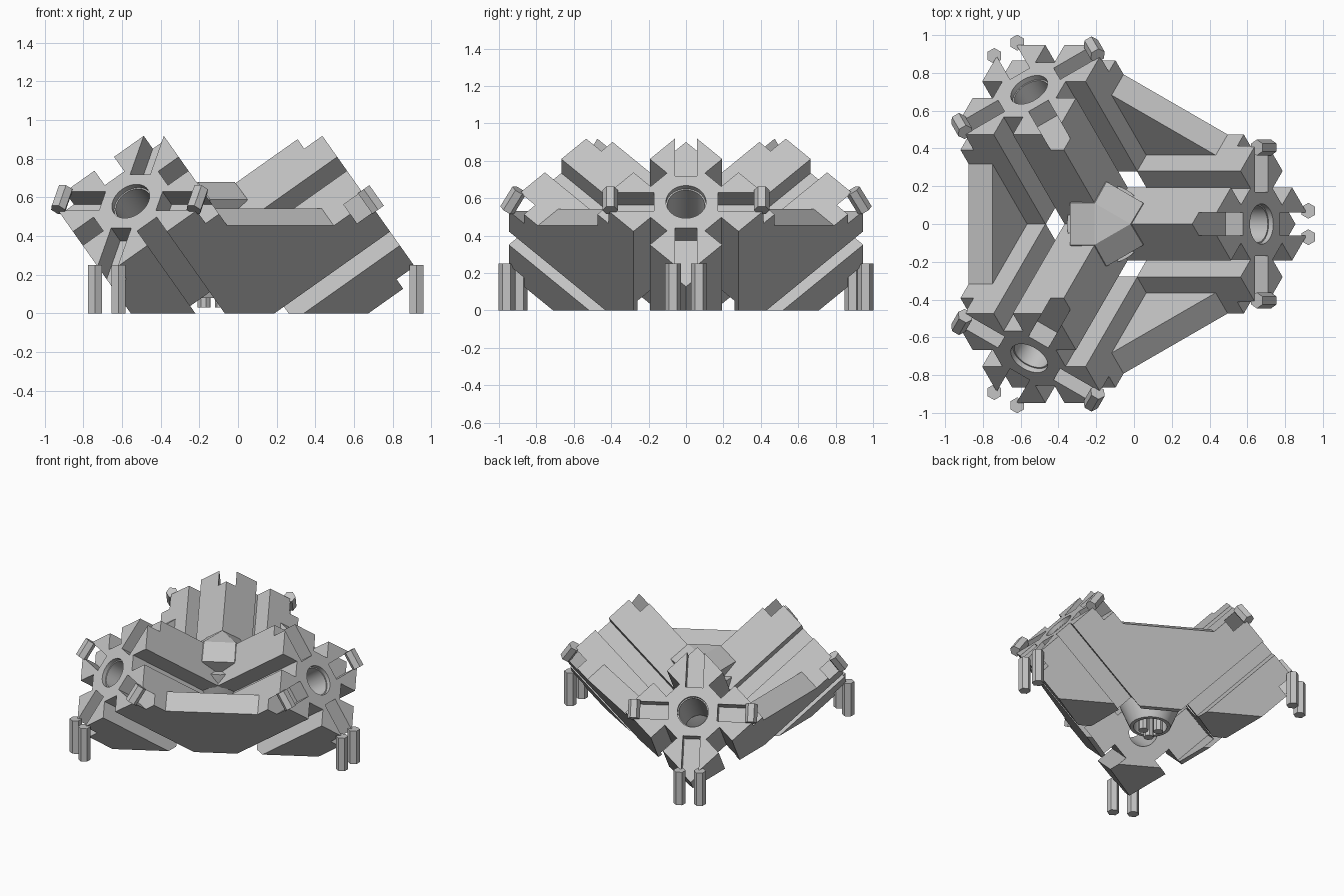
import bpy, bmesh, math
from mathutils import Matrix, Vector

if "Cube" in bpy.data.objects:
    bpy.data.objects.remove(bpy.data.objects["Cube"], do_unlink=True)

grey = bpy.data.materials.new("plain grey")
grey.use_nodes = True
grey.diffuse_color = (0.55, 0.55, 0.55, 1)
grey.node_tree.nodes["Principled BSDF"].inputs["Base Color"].default_value = (0.55, 0.55, 0.55, 1)

CENTRE = Vector((-0.145, 0, 0))
HALF = 0.335      # half width of the square arm
START = 0.332     # arms begin here, leaving a hollow core
END = 1.005       # arm length from the meeting point
FLOOR = 0.89      # depth reached by the slots in the arm end
C, S = math.sqrt(2 / 3), math.sqrt(1 / 3)
dirs = [Vector((C * math.cos(a), C * math.sin(a), S))
        for a in (0, math.tau / 3, 2 * math.tau / 3)]


def frame(k):
    """Arm frame: x runs along arm k, y and z along the next two arms."""
    rot = Matrix([dirs[(k + i) % 3] for i in range(3)]).transposed()
    return Matrix.Translation(CENTRE) @ rot.to_4x4()


def make(name, bm, matrix=Matrix()):
    bmesh.ops.transform(bm, matrix=matrix, verts=bm.verts)
    bmesh.ops.recalc_face_normals(bm, faces=bm.faces)
    me = bpy.data.meshes.new(name)
    bm.to_mesh(me)
    bm.free()
    me.materials.append(grey)
    ob = bpy.data.objects.new(name, me)
    bpy.context.collection.objects.link(ob)
    return ob


def prism(points, offset):
    bm = bmesh.new()
    face = bm.faces.new([bm.verts.new(p) for p in points])
    ext = bmesh.ops.extrude_face_region(bm, geom=[face])
    bmesh.ops.translate(bm, vec=offset, verts=[g for g in ext["geom"]
                                               if isinstance(g, bmesh.types.BMVert)])
    return bm


def rod(name, radius, depth, matrix, sides):
    bm = bmesh.new()
    bmesh.ops.create_cone(bm, cap_ends=True, segments=sides, radius1=radius,
                          radius2=radius, depth=depth)
    return make(name, bm, matrix)


def cut(ob, cutters):
    for c in cutters:
        c.hide_render = True
        mod = ob.modifiers.new("cut", "BOOLEAN")
        mod.operation, mod.solver, mod.object = "DIFFERENCE", "EXACT", c
    dg = bpy.context.evaluated_depsgraph_get()
    me = bpy.data.meshes.new_from_object(ob.evaluated_get(dg))
    ob.modifiers.clear()
    ob.data = me
    for c in cutters:
        bpy.data.objects.remove(c, do_unlink=True)


def trim_to_ground(ob):
    bm = bmesh.new()
    bm.from_mesh(ob.data)
    res = bmesh.ops.bisect_plane(bm, geom=bm.verts[:] + bm.edges[:] + bm.faces[:],
                                 plane_co=(0, 0, 0), plane_no=(0, 0, 1), clear_inner=True)
    edges = [g for g in res["geom_cut"] if isinstance(g, bmesh.types.BMEdge)]
    if edges:
        bmesh.ops.triangle_fill(bm, use_beauty=True, edges=edges)
    bmesh.ops.recalc_face_normals(bm, faces=bm.faces)
    bm.to_mesh(ob.data)
    bm.free()


def smooth(ob):
    bpy.ops.object.select_all(action="DESELECT")
    ob.select_set(True)
    bpy.context.view_layer.objects.active = ob
    bpy.ops.object.shade_smooth_by_angle(angle=math.radians(25))


# square profile with a deep straight groove in the middle of each side
G, DEEP = 0.062, 0.13
quarter = [(HALF, -HALF), (HALF, -G), (HALF - DEEP, -G), (HALF - DEEP, G), (HALF, G)]
profile = []
for k in range(4):
    turn = Matrix.Rotation(k * math.pi / 2, 2)
    profile += [turn @ Vector(p) for p in quarter]

for k in range(3):
    m = frame(k)
    arm = make(f"arm_{k + 1}",
               prism([(START, p.x, p.y) for p in profile], (END - START, 0, 0)), m)

    # bore with a wider mouth, and corner slots in the arm end
    along = Matrix.Rotation(math.pi / 2, 4, "Y")
    cutters = [rod("bore_cutter", 0.099, 0.9, m @ Matrix.Translation((0.7, 0, 0)) @ along, 40),
               rod("mouth_cutter", 0.107, 0.06, m @ Matrix.Translation((END, 0, 0)) @ along, 40)]
    slot = [(FLOOR, 0.17, -0.06), (FLOOR, 0.6, -0.06), (FLOOR, 0.6, 0.06), (FLOOR, 0.17, 0.06)]
    for q in range(4):
        diagonal = Matrix.Rotation(math.radians(45 + 90 * q), 4, "X")
        cutters.append(make("slot_cutter", prism(slot, (0.2, 0, 0)), m @ diagonal))
    cut(arm, cutters)
    trim_to_ground(arm)
    smooth(arm)

    # web plate joining this arm to the next one
    a, b = 0.33, 0.785
    outline = [(a, a), (b, a), (b, HALF), (HALF, b), (a, b)]
    web = make(f"web_{k + 1}", prism([(x, y, -HALF) for x, y in outline], (0, 0, 0.155)), m)
    trim_to_ground(web)

    # thin skirt carrying the web face down to the ground
    a, b = G, 0.336
    outline = [(a, a), (b, a), (b, b), (a, b)]
    skirt = make(f"skirt_{k + 1}", prism([(x, y, -HALF) for x, y in outline], (0, 0, 0.03)), m)
    trim_to_ground(skirt)

    # side pegs and feet, placed on the first arm and turned about the centre
    spin = Matrix.Translation(CENTRE) @ Matrix.Rotation(k * math.tau / 3, 4, "Z")
    tilt = Matrix.Rotation(-math.atan2(S, C), 4, "Y")
    for side, label in ((1, "left"), (-1, "right")):
        rod(f"{label}_peg_{k + 1}", 0.042, 0.13,
            spin @ tilt @ Matrix.Translation((END + 0.015, side * 0.405, 0)), 6)
        rod(f"{label}_foot_{k + 1}", 0.042, 0.25,
            spin @ Matrix.Translation((1.068, side * 0.07, 0.125)), 6)
    rod(f"hub_pin_{k + 1}", 0.035, 0.5, spin @ Matrix.Translation((0.06, 0, 0.28)), 8)

# faceted cap where the arms meet: a triangle over a hexagon
bm = bmesh.new()
for radius, z, count, shift in ((0.127, 0.68, 3, 0), (0.224, 0.59, 6, 30), (0.18, 0.5, 6, 30)):
    for i in range(count):
        ang = math.radians(shift) + i * math.tau / count
        bm.verts.new(CENTRE + Vector((radius * math.cos(ang), radius * math.sin(ang), z)))
bmesh.ops.convex_hull(bm, input=bm.verts[:])
bmesh.ops.dissolve_limit(bm, angle_limit=0.02, verts=bm.verts[:], edges=bm.edges[:])
make("hub_cap", bm)

# hollow flared hub under the cap
bm = bmesh.new()
rim = [bm.verts.new((r, 0, z)) for r, z in
       ((0.115, 0.5), (0.115, 0.08), (0.14, 0.08), (0.21, 0.25), (0.21, 0.5))]
ring = [bm.edges.new((rim[i], rim[(i + 1) % len(rim)])) for i in range(len(rim))]
bmesh.ops.spin(bm, geom=rim + ring, cent=(0, 0, 0), axis=(0, 0, 1),
               angle=math.tau, steps=32, use_merge=True)
smooth(make("hub", bm, Matrix.Translation(CENTRE)))
